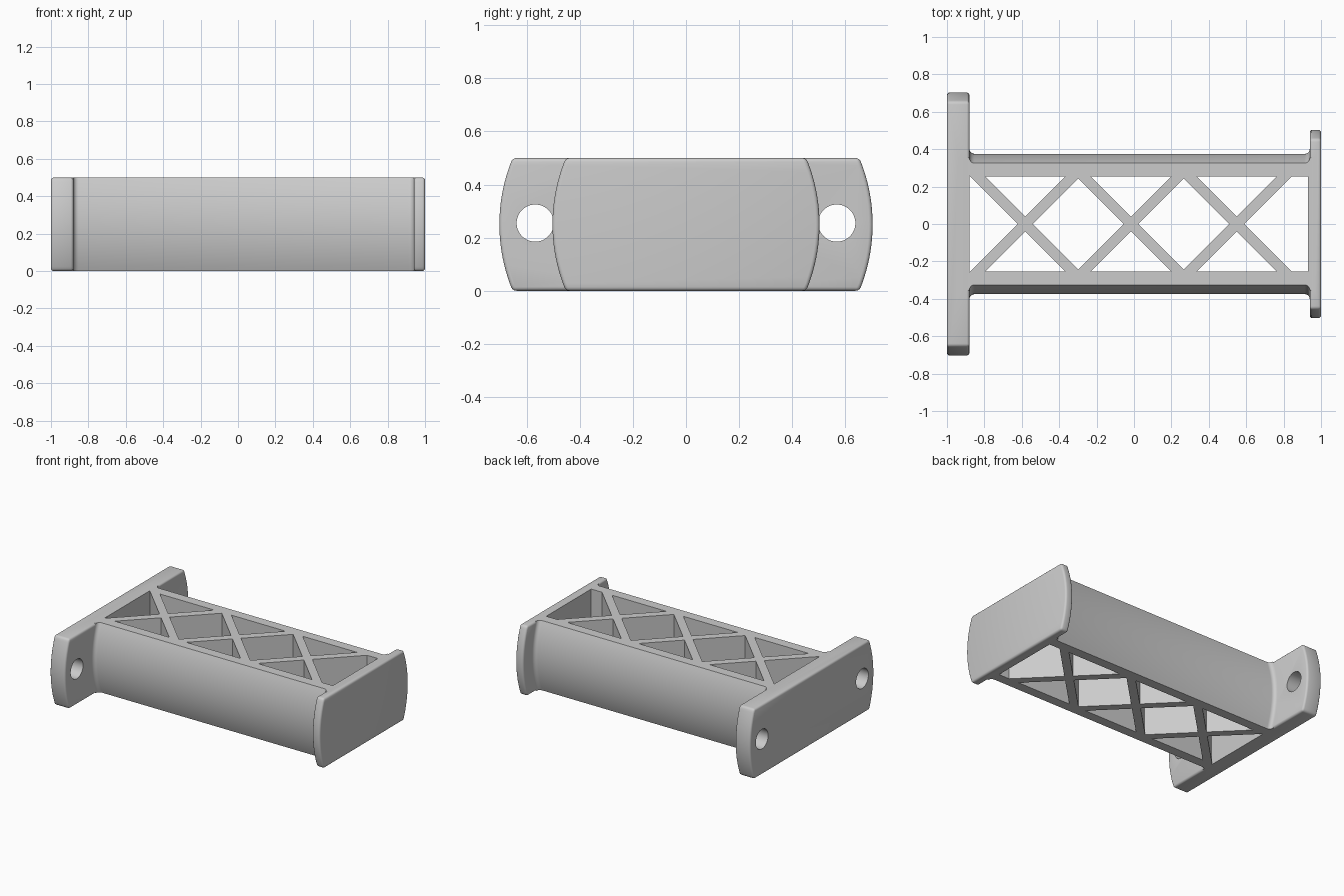
import bpy, bmesh, math

if "Cube" in bpy.data.objects:
    bpy.data.objects.remove(bpy.data.objects["Cube"])

HEIGHT = 0.5
BULGE = 0.05      # how far the curved sides swell at mid height
PITCH = 0.566     # spacing of the lattice crossings
WALL = 0.255      # inner face of the side walls
GAP = 0.04        # half a strut, measured along an axis

grey = bpy.data.materials.new("plain grey")
grey.use_nodes = True
grey.diffuse_color = (0.6, 0.6, 0.6, 1)
grey.node_tree.nodes["Principled BSDF"].inputs["Base Color"].default_value = (0.6, 0.6, 0.6, 1)


def make_object(name, bm):
    bmesh.ops.recalc_face_normals(bm, faces=bm.faces)
    mesh = bpy.data.meshes.new(name)
    bm.to_mesh(mesh)
    bm.free()
    mesh.materials.append(grey)
    obj = bpy.data.objects.new(name, mesh)
    bpy.context.collection.objects.link(obj)
    return obj


def barrel_profile(half, steps=20):
    """Flat top and bottom, arched sides; half is the width at mid height."""
    h = HEIGHT / 2
    radius = (h * h + BULGE * BULGE) / (2 * BULGE)
    limit = math.asin(h / radius)
    side = []
    for i in range(steps + 1):
        a = limit * (2 * i / steps - 1)
        side.append((half - radius * (1 - math.cos(a)), h + radius * math.sin(a)))
    return side + [(-y, z) for y, z in reversed(side)]


def loft(name, stations):
    """Skin barrel profiles placed at (x, half width) stations."""
    bm = bmesh.new()
    rings = [[bm.verts.new((x, y, z)) for y, z in barrel_profile(half)]
             for x, half in stations]
    for a, b in zip(rings, rings[1:]):
        for i in range(len(a)):
            j = (i + 1) % len(a)
            bm.faces.new((a[i], a[j], b[j], b[i]))
    bm.faces.new(rings[0])
    bm.faces.new(rings[-1])
    return make_object(name, bm)


def apply_modifiers(obj):
    bpy.context.view_layer.update()
    graph = bpy.context.evaluated_depsgraph_get()
    mesh = bpy.data.meshes.new_from_object(obj.evaluated_get(graph))
    obj.modifiers.clear()
    obj.data = mesh


def boolean(obj, other, operation):
    mod = obj.modifiers.new(operation.lower(), 'BOOLEAN')
    mod.operation, mod.object, mod.solver = operation, other, 'EXACT'
    apply_modifiers(obj)
    bpy.data.objects.remove(other)


def flange(name, x0, x1, half):
    obj = loft(name, [(x0, half), (x1, half)])
    mod = obj.modifiers.new("rounded edges", 'BEVEL')
    mod.width, mod.segments = 0.014, 3
    mod.limit_method, mod.angle_limit = 'ANGLE', math.radians(30)
    apply_modifiers(obj)
    return obj


# Body, flaring into each flange with a small fillet
LEFT, RIGHT, HALF, FILLET = -0.88, 0.94, 0.375, 0.028
arc = [(FILLET * (1 - math.sin(a)), FILLET * (1 - math.cos(a)))
       for a in (math.pi / 2 * i / 5 for i in range(6))]
stations = [(-0.94, HALF + FILLET)]
stations += [(LEFT + dx, HALF + dy) for dx, dy in reversed(arc)]
stations += [(RIGHT - dx, HALF + dy) for dx, dy in arc]
stations += [(0.97, HALF + FILLET)]
frame = loft("lattice_frame", stations)

# Openings between the struts
centres = [-0.582 + PITCH * i for i in range(3)]
openings = []
for c in centres:
    for s in (-1, 1):
        reach = WALL - GAP
        openings.append([(c, s * GAP), (c + reach, s * WALL), (c - reach, s * WALL)])
for a, b in zip(centres, centres[1:]):
    mid, r = (a + b) / 2, PITCH / 2 - GAP
    openings.append([(mid - r, 0), (mid, -r), (mid + r, 0), (mid, r)])
first, last = centres[0] - GAP, centres[-1] + GAP
rise = first - LEFT
openings.append([(first, 0), (LEFT, rise), (LEFT, -rise)])
openings.append([(last, 0), (last + WALL, -WALL), (0.93, -WALL),
                 (0.93, WALL), (last + WALL, WALL)])
bm = bmesh.new()
for outline in openings:
    face = bm.faces.new([bm.verts.new((x, y, -0.1)) for x, y in outline])
    new = bmesh.ops.extrude_face_region(bm, geom=[face])["geom"]
    bmesh.ops.translate(bm, vec=(0, 0, HEIGHT + 0.2),
                        verts=[v for v in new if isinstance(v, bmesh.types.BMVert)])
lattice_cutter = make_object("lattice_cutter", bm)
lattice_cutter.hide_render = True

# End flanges, the wide one with two bolt holes
wide = flange("wide_flange", -1.0, LEFT, 0.703)
narrow = flange("narrow_flange", RIGHT, 1.0, 0.503)
for s in (-1, 1):
    bpy.ops.mesh.primitive_cylinder_add(vertices=48, radius=0.07, depth=0.4,
                                        location=(LEFT, s * 0.568, 0.255),
                                        rotation=(0, math.pi / 2, 0))
    drill = bpy.context.object
    drill.name = "bolt_hole_cutter"
    boolean(wide, drill, 'DIFFERENCE')

# Join everything into one casting
boolean(frame, lattice_cutter, 'DIFFERENCE')
boolean(frame, wide, 'UNION')
boolean(frame, narrow, 'UNION')
frame.data.materials.clear()
frame.data.materials.append(grey)
for poly in frame.data.polygons:
    poly.material_index = 0

bpy.ops.object.select_all(action='DESELECT')
frame.select_set(True)
bpy.context.view_layer.objects.active = frame
bpy.ops.object.shade_smooth_by_angle(angle=math.radians(32))
